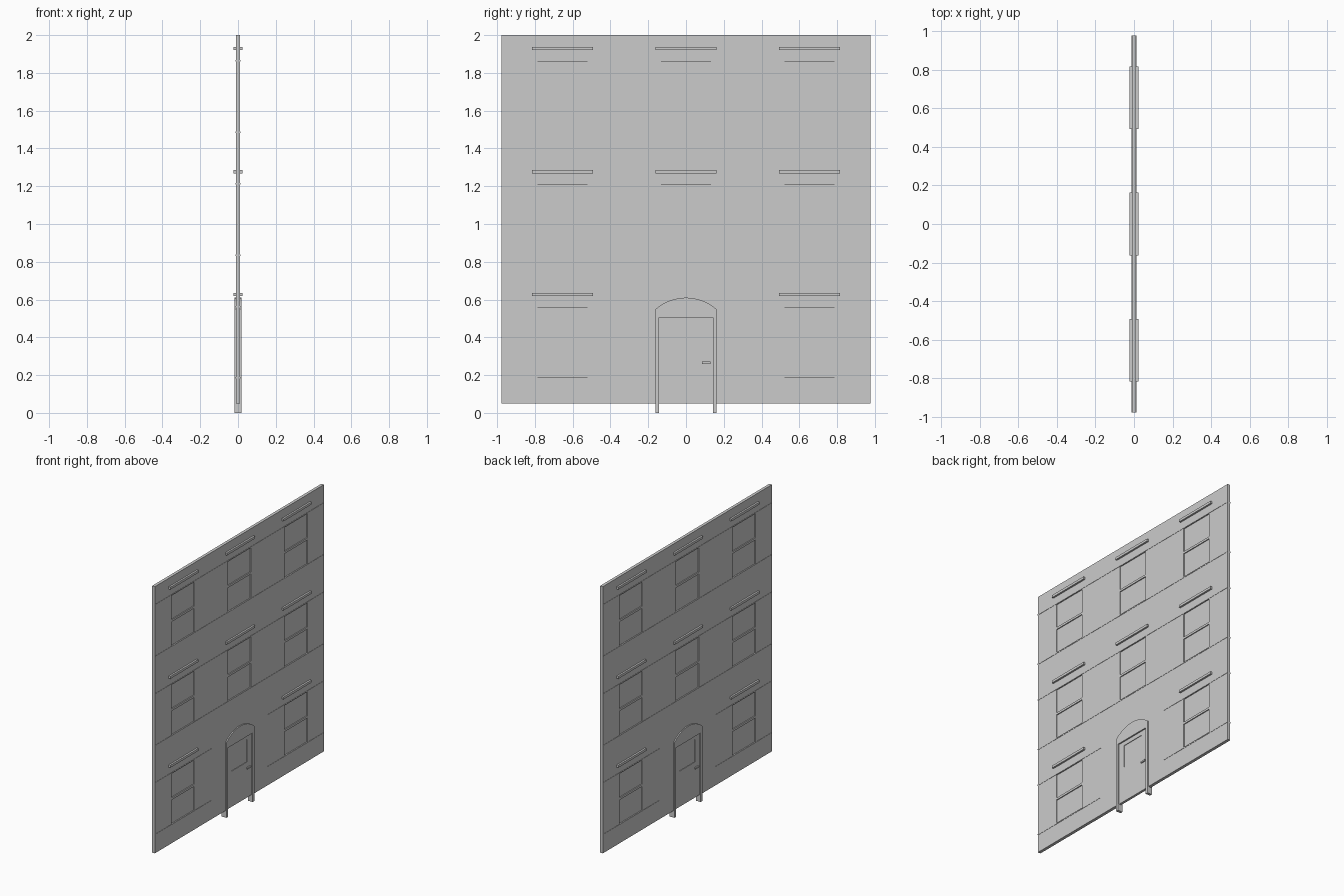
import bpy, bmesh, math

if "Cube" in bpy.data.objects:
    bpy.data.objects.remove(bpy.data.objects["Cube"])


def add_box(bm, x, y, z):
    """Add a box from (min, max) ranges to a bmesh."""
    v = [bm.verts.new((a, b, c)) for a in x for b in y for c in z]
    for f in ((0, 1, 3, 2), (4, 6, 7, 5), (0, 4, 5, 1), (2, 3, 7, 6), (0, 2, 6, 4), (1, 5, 7, 3)):
        bm.faces.new([v[i] for i in f])


def finish(name, bm):
    bmesh.ops.recalc_face_normals(bm, faces=bm.faces[:])
    me = bpy.data.meshes.new(name)
    bm.to_mesh(me)
    bm.free()
    ob = bpy.data.objects.new(name, me)
    bpy.context.collection.objects.link(ob)
    return ob


def boxes(name, items):
    bm = bmesh.new()
    for it in items:
        add_box(bm, *it)
    return finish(name, bm)


def prism(name, pts, d):
    """Extrude a (y, z) outline through x from -d to d."""
    bm = bmesh.new()
    f = bm.faces.new([bm.verts.new((-d, y, z)) for y, z in pts])
    r = bmesh.ops.extrude_face_region(bm, geom=[f])
    bmesh.ops.translate(bm, vec=(2 * d, 0, 0),
                        verts=[g for g in r['geom'] if isinstance(g, bmesh.types.BMVert)])
    return finish(name, bm)


def cut(ob, cutter):
    m = ob.modifiers.new("openings", 'BOOLEAN')
    m.operation, m.solver, m.object = 'DIFFERENCE', 'EXACT', cutter
    bpy.context.view_layer.objects.active = ob
    bpy.ops.object.modifier_apply(modifier=m.name)
    bpy.data.objects.remove(cutter)


def sym(d):
    return (-d, d)


WALL = 0.011
TILE = 0.65
windows = [(c * 0.654, z) for z in (0.19, 0.84, 1.492) for c in (-1, 0, 1) if c or z > 0.5]

# wall with sash openings
wall = boxes("wall", [(sym(WALL), sym(0.977), (0.05, 2.0))])
cut(wall, boxes("sash_cutter", [(sym(0.1), (y - 0.132, y + 0.132), (z + a, z + a + 0.176))
                                for y, z in windows for a in (0, 0.192)]))

# arched door surround reaching the ground
R, CZ = 0.2433, 0.3667
half = math.asin(0.161 / R)
arch = [(R * math.sin(half - 2 * half * i / 16), CZ + R * math.cos(half - 2 * half * i / 16))
        for i in range(17)]
cut(wall, prism("door_cutter", [(-0.15, 0), (0.15, 0), (0.15, 0.52), (-0.15, 0.52)], 0.1))
prism("door_surround", [(0.142, 0), (0.161, 0)] + arch +
      [(-0.161, 0), (-0.142, 0), (-0.142, 0.505), (0.142, 0.505)], 0.019)

# door leaf with shallow glazing recess on both sides
door = boxes("door", [(sym(0.009), sym(0.145), (0.05, 0.508))])
cut(door, boxes("glazing_cutter", [(x, sym(0.09), (0.31, 0.475)) for x in ((0.005, 0.1), (-0.1, -0.005))]))

# handles, one per side, diagonally opposite
boxes("door_handles", [((0.008, 0.017), (0.086, 0.13), (0.26, 0.271)),
                       ((-0.017, -0.008), (-0.13, -0.086), (0.26, 0.271))])

# glass panes set inside the openings
boxes("window_panes", [(sym(0.004), (y - 0.136, y + 0.136), (z + a - 0.003, z + a + 0.179))
                       for y, z in windows for a in (0, 0.192)])

# thin trim courses level with window heads and sills
courses = [(sym(0.013), (-0.977, 0.977), (z + a, z + a + 0.008))
           for z in (0.84, 1.492) for a in (-0.009, 0.369)]
courses += [(sym(0.013), y, (0.19 + a, 0.198 + a))
            for y in ((-0.977, -TILE / 2), (TILE / 2, 0.977)) for a in (-0.009, 0.369)]
boxes("trim_courses", courses)

# projecting lintels above each window
boxes("window_lintels", [(sym(0.024), (y - 0.162, y + 0.162), (z + 0.428, z + 0.446)) for y, z in windows])
